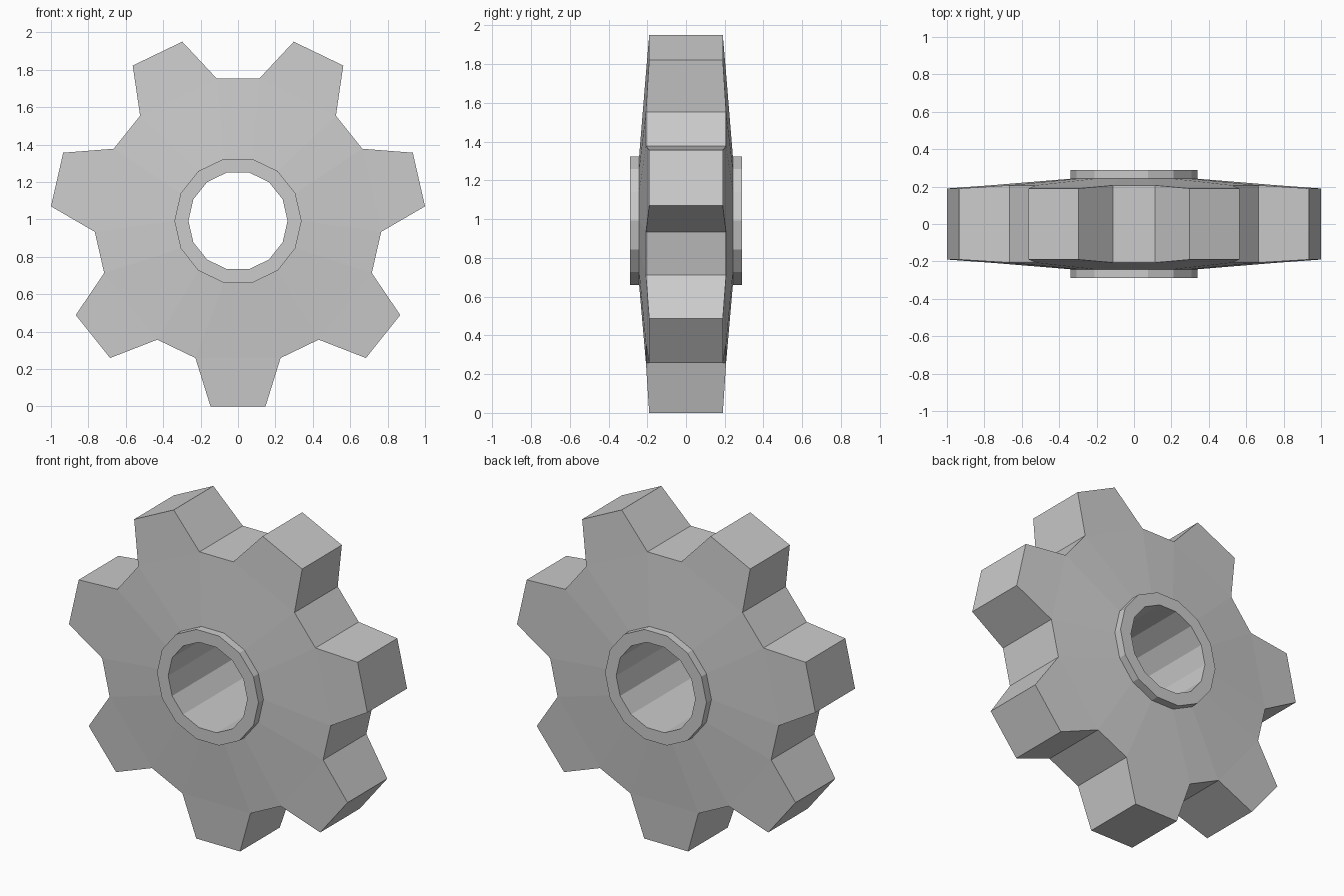
import bpy, bmesh
from math import sin, cos, pi, radians

if "Cube" in bpy.data.objects:
    bpy.data.objects.remove(bpy.data.objects["Cube"])

TEETH = 7
ZC = 0.992
# rings from the bore outwards: radius, half thickness, half angle about each tooth axis
RINGS = [
    (0.265, 0.29, 180 / 14),    # bore edge
    (0.34, 0.29, 180 / 14),     # hub rim
    (0.34, 0.242, 180 / 14),    # hub foot
    (0.768, 0.207, 17.25),      # tooth root
    (1.003, 0.19, 8.43),        # tooth tip
]

bm = bmesh.new()


def make_ring(radius, y, half):
    verts = []
    for k in range(TEETH):
        mid = -pi / 2 + k * 2 * pi / TEETH
        for s in (-1, 1):
            a = mid + s * radians(half)
            verts.append(bm.verts.new((radius * cos(a), y, ZC + radius * sin(a))))
    return verts


front = [make_ring(r, -t, h) for r, t, h in RINGS]
back = [make_ring(r, t, h) for r, t, h in RINGS]
N = TEETH * 2


def strip(a, b, i):
    j = (i + 1) % N
    bm.faces.new((a[i], a[j], b[j], b[i]))


for i in range(N):
    # hub and sloped disc on both sides, plus the bore wall
    for side in (front, back):
        for n in range(3):
            strip(side[n], side[n + 1], i)
    strip(front[0], back[0], i)
    if i % 2 == 0:
        # tooth: two faces, tip and both flanks
        strip(front[3], front[4], i)
        strip(back[3], back[4], i)
        strip(front[4], back[4], i)
        for e in (i, i + 1):
            bm.faces.new((front[3][e], front[4][e], back[4][e], back[3][e]))
    else:
        # valley floor between teeth
        strip(front[3], back[3], i)

bmesh.ops.recalc_face_normals(bm, faces=bm.faces)
mesh = bpy.data.meshes.new("gear_wheel")
bm.to_mesh(mesh)
bm.free()
gear = bpy.data.objects.new("gear_wheel", mesh)
bpy.context.collection.objects.link(gear)
